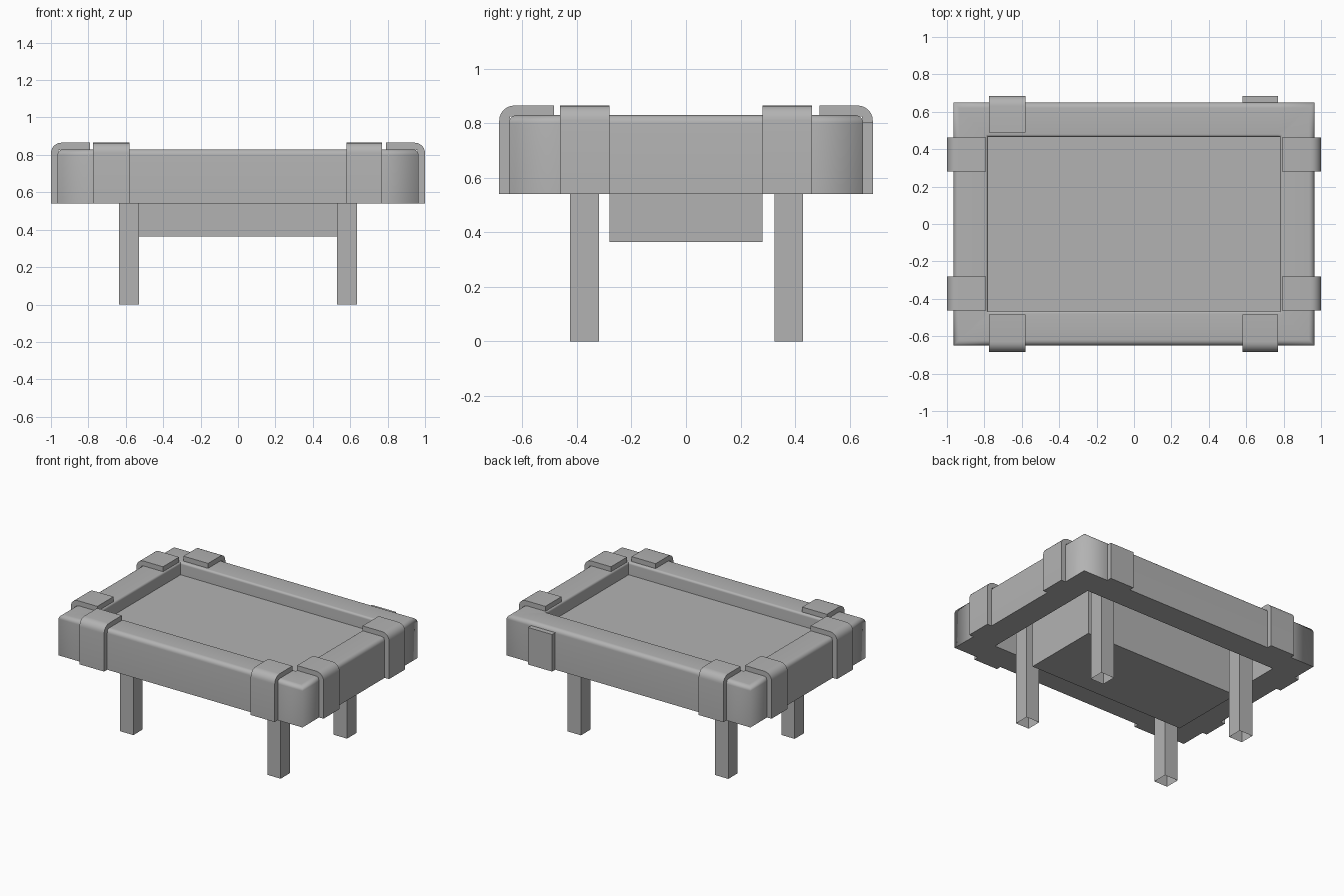
import bpy, bmesh, math

if "Cube" in bpy.data.objects:
    bpy.data.objects.remove(bpy.data.objects["Cube"])

BOTTOM, RIM_TOP, STRAP_TOP, UNDER = 0.54, 0.83, 0.865, 0.725
grey = bpy.data.materials.new("dark_grey")
grey.diffuse_color = (0.45, 0.45, 0.45, 1)
grey.use_nodes = True
grey.node_tree.nodes["Principled BSDF"].inputs["Base Color"].default_value = grey.diffuse_color


def finish(name, bm, smooth=True):
    bmesh.ops.recalc_face_normals(bm, faces=bm.faces[:])
    mesh = bpy.data.meshes.new(name)
    bm.to_mesh(mesh)
    bm.free()
    mesh.materials.append(grey)
    ob = bpy.data.objects.new(name, mesh)
    bpy.context.collection.objects.link(ob)
    if smooth:
        bpy.ops.object.select_all(action='DESELECT')
        ob.select_set(True)
        bpy.context.view_layer.objects.active = ob
        bpy.ops.object.shade_smooth_by_angle(angle=math.radians(35))
    return ob


def arc(cx, cz, r, a0, a1, n=6):
    angles = [math.radians(a0 + (a1 - a0) * i / n) for i in range(n + 1)]
    return [(cx + r * math.cos(a), cz + r * math.sin(a)) for a in angles]


def box(name, lo, hi, open_bottom=False):
    bm = bmesh.new()
    bmesh.ops.create_cube(bm, size=1)
    for v in bm.verts:
        v.co = [(lo[i] + hi[i]) / 2 + v.co[i] * (hi[i] - lo[i]) for i in range(3)]
    if open_bottom:
        low = [f for f in bm.faces if all(abs(v.co.z - lo[2]) < 1e-5 for v in f.verts)]
        bmesh.ops.delete(bm, geom=low, context='FACES_ONLY')
    return finish(name, bm, False)


def rim():
    # profile: inset from the outer edge against height, swept round a rectangle
    prof = [(0.0, BOTTOM)] + arc(0.03, RIM_TOP - 0.03, 0.03, 180, 90)
    prof += arc(0.17, RIM_TOP - 0.015, 0.015, 90, 0)
    prof += [(0.185, BOTTOM)]
    bm = bmesh.new()
    rings = []
    for d, z in prof:
        x, y = 0.965 - d, 0.65 - d
        u, w = 0.77, 0.46  # extra points keep the corner shading local
        plan = [(-x, -w), (-x, -y), (-u, -y), (u, -y), (x, -y), (x, -w),
                (x, w), (x, y), (u, y), (-u, y), (-x, y), (-x, w)]
        rings.append([bm.verts.new((px, py, z)) for px, py in plan])
    for a, b in zip(rings, rings[1:] + rings[:1]):
        for i in range(12):
            j = (i + 1) % 12
            bm.faces.new((a[i], a[j], b[j], b[i]))
    ob = finish("rim", bm)
    # soft shading across the outer upright corners
    for e in ob.data.edges:
        a, b = (ob.data.vertices[i].co for i in e.vertices)
        if min(abs(a.x), abs(b.x)) > 0.93 and min(abs(a.y), abs(b.y)) > 0.615 \
                and abs(a.z - b.z) > 0.001:
            e.use_edge_sharp = False


def strap(name, along_x, sign, lo, hi, outer, inner, face):
    # rounded L section lying over the rim, extruded from lo to hi
    r = 0.055
    prof = [(face, BOTTOM), (outer, BOTTOM)]
    prof += arc(outer - r, STRAP_TOP - r, r, 0, 90)
    prof += [(inner, STRAP_TOP), (inner, RIM_TOP - 0.005), (face, RIM_TOP - 0.005)]
    bm = bmesh.new()
    ends = []
    for t in (lo, hi):
        ends.append([bm.verts.new((t, sign * p, z) if along_x else (sign * p, t, z))
                     for p, z in prof])
    n = len(prof)
    for i in range(n):
        j = (i + 1) % n
        bm.faces.new((ends[0][i], ends[0][j], ends[1][j], ends[1][i]))
    for e in ends:
        bm.faces.new(e)
    return finish(name, bm)


# open frame with a thin sunken table top across it
rim()
box("table_top", (-0.785, -0.47, UNDER), (0.785, 0.47, 0.74))

# box hanging from the top
box("under_box", (-0.62, -0.28, 0.365), (0.62, 0.28, UNDER))

# four legs, open at the foot, reaching up to the table top
for sx, nx in ((-1, "left"), (1, "right")):
    for sy, ny in ((-1, "front"), (1, "back")):
        cx, cy = sx * 0.583, sy * 0.375 + 0.002
        box(f"{ny}_{nx}_leg", (cx - 0.053, cy - 0.053, 0),
            (cx + 0.053, cy + 0.053, UNDER), open_bottom=True)

# straps over the short sides
for sx, nx in ((-1, "left"), (1, "right")):
    for lo, hi, ny in ((-0.462, -0.28, "front"), (0.28, 0.462, "back")):
        strap(f"{nx}_{ny}_strap", False, sx, lo, hi, 1.0, 0.79, 0.96)

# straps over the long sides; the back right one is only a flat plate
strap("front_left_strap", True, -1, -0.775, -0.58, 0.685, 0.485, 0.645)
strap("front_right_strap", True, -1, 0.58, 0.77, 0.685, 0.485, 0.645)
strap("back_left_strap", True, 1, -0.775, -0.58, 0.685, 0.49, 0.645)
box("back_right_plate", (0.58, 0.645, BOTTOM), (0.77, 0.685, 0.805))
